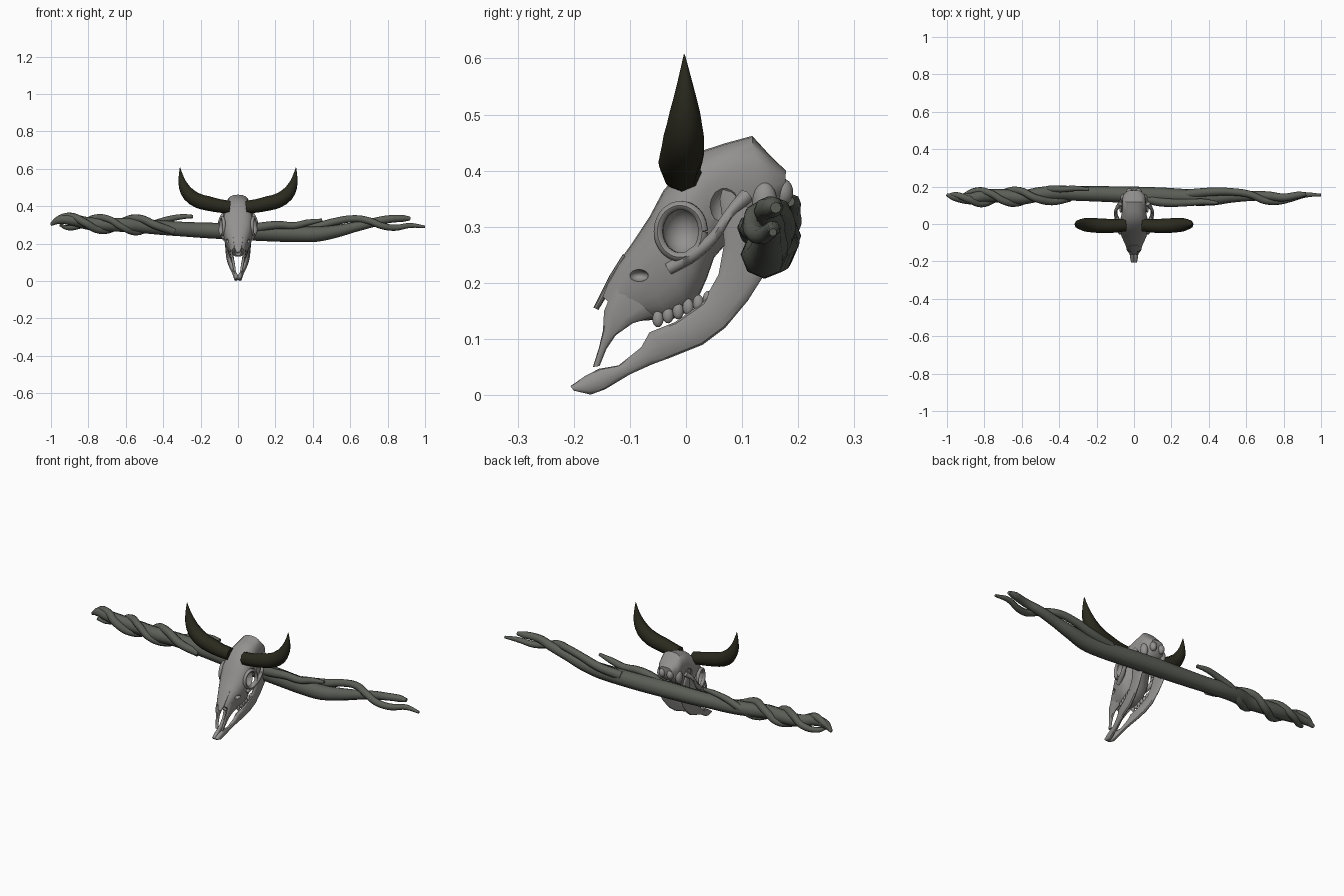
import bpy, bmesh, math
from mathutils import Vector


def material(name, r, g, b):
    m = bpy.data.materials.new(name)
    m.diffuse_color = (r, g, b, 1)
    return m


BONE = material("bone grey", 0.29, 0.285, 0.275)
HORN = material("dark horn", 0.024, 0.023, 0.013)
WOOD = material("driftwood green grey", 0.105, 0.115, 0.095)


def activate(ob):
    bpy.ops.object.select_all(action='DESELECT')
    ob.select_set(True)
    bpy.context.view_layer.objects.active = ob


def smooth(ob, angle=40):
    activate(ob)
    bpy.ops.object.shade_smooth_by_angle(angle=math.radians(angle))


def loft(name, sections, mat, side=1, n=16, taper=0.0, power=0.8):
    """Skin rings given as (top y, top z, bottom y, bottom z, centre x, half width)."""
    bm = bmesh.new()
    rings = []
    for ty, tz, by, bz, cx, w in sections:
        ring = []
        for i in range(n):
            a = 2 * math.pi * i / n
            c = math.copysign(abs(math.cos(a)) ** power, math.cos(a))
            s = math.copysign(abs(math.sin(a)) ** power, math.sin(a))
            ring.append(bm.verts.new((side * (cx + w * s * (1 + taper * c)),
                                      (ty + by) / 2 + (ty - by) / 2 * c,
                                      (tz + bz) / 2 + (tz - bz) / 2 * c)))
        rings.append(ring)
    for p, q in zip(rings, rings[1:]):
        for i in range(n):
            j = (i + 1) % n
            bm.faces.new((p[i], p[j], q[j], q[i]))
    bm.faces.new(rings[0])
    bm.faces.new(rings[-1])
    bmesh.ops.recalc_face_normals(bm, faces=bm.faces)
    me = bpy.data.meshes.new(name)
    bm.to_mesh(me)
    bm.free()
    me.materials.append(mat)
    ob = bpy.data.objects.new(name, me)
    bpy.context.collection.objects.link(ob)
    smooth(ob)
    return ob


def tube(name, points, mat, side=1, res=6, sides=2):
    """Tapered tube through points (x, y, z, radius)."""
    cu = bpy.data.curves.new(name, 'CURVE')
    cu.dimensions = '3D'
    cu.bevel_depth = 1
    cu.bevel_resolution = sides
    cu.resolution_u = res
    cu.use_fill_caps = True
    sp = cu.splines.new('BEZIER')
    sp.bezier_points.add(len(points) - 1)
    for bp, (x, y, z, r) in zip(sp.bezier_points, points):
        bp.co = (side * x, y, z)
        bp.radius = r
        bp.handle_left_type = bp.handle_right_type = 'AUTO'
    cu.materials.append(mat)
    ob = bpy.data.objects.new(name, cu)
    bpy.context.collection.objects.link(ob)
    activate(ob)
    bpy.ops.object.convert(target='MESH')
    ob = bpy.context.object
    smooth(ob, 60)
    return ob


def ball(name, loc, radii, mat):
    bpy.ops.mesh.primitive_uv_sphere_add(segments=16, ring_count=10, radius=1, location=loc)
    ob = bpy.context.object
    ob.name = name
    ob.scale = radii
    ob.data.materials.append(mat)
    smooth(ob)
    return ob


# Cranium and face, from the back of the head to the nose
skull = loft("skull", [
    (0.178, 0.400, 0.176, 0.350, 0, 0.035),
    (0.150, 0.427, 0.160, 0.320, 0, 0.058),
    (0.118, 0.462, 0.130, 0.300, 0, 0.062),
    (0.070, 0.449, 0.085, 0.285, 0, 0.062),
    (0.030, 0.436, 0.050, 0.245, 0, 0.069),
    (-0.005, 0.405, 0.038, 0.210, 0, 0.077),
    (-0.040, 0.365, 0.025, 0.180, 0, 0.081),
    (-0.065, 0.318, 0.005, 0.150, 0, 0.076),
    (-0.098, 0.268, -0.030, 0.132, 0, 0.062),
    (-0.122, 0.235, -0.058, 0.134, 0, 0.050),
    (-0.142, 0.200, -0.085, 0.132, 0, 0.040),
    (-0.150, 0.178, -0.105, 0.130, 0, 0.034)], BONE, n=24, taper=0.12)

# Hollows: eye sockets, temples, cheek openings and nose
cuts = [((0, -0.150, 0.148), (0.022, 0.045, 0.028))]
for s in (1, -1):
    cuts += [((s * 0.085, -0.008, 0.292), (0.042, 0.036, 0.042)),
             ((s * 0.088, 0.072, 0.335), (0.042, 0.034, 0.042)),
             ((s * 0.062, -0.085, 0.213), (0.022, 0.018, 0.011))]
for loc, radii in cuts:
    cutter = ball("cutter", loc, radii, BONE)
    cutter.hide_render = True
    mod = skull.modifiers.new("hollow", 'BOOLEAN')
    mod.operation = 'DIFFERENCE'
    mod.solver = 'EXACT'
    mod.object = cutter
    activate(skull)
    bpy.ops.object.modifier_apply(modifier=mod.name)
    bpy.data.objects.remove(cutter)
smooth(skull)

# Nasal bones overhanging the nose opening
loft("nasal_bone", [
    (-0.112, 0.252, -0.100, 0.235, 0, 0.030),
    (-0.137, 0.212, -0.122, 0.205, 0, 0.026),
    (-0.154, 0.178, -0.142, 0.175, 0, 0.020),
    (-0.165, 0.156, -0.156, 0.152, 0, 0.010)], BONE, n=12)

for s, tag in ((1, "right"), (-1, "left")):
    # Lower jaw half, tip to upper prong
    loft("jaw_" + tag, [
        (-0.206, 0.016, -0.200, 0.008, 0.007, 0.009),
        (-0.180, 0.034, -0.170, 0.001, 0.010, 0.012),
        (-0.155, 0.047, -0.145, 0.010, 0.014, 0.010),
        (-0.120, 0.053, -0.100, 0.037, 0.023, 0.009),
        (-0.080, 0.085, -0.060, 0.055, 0.032, 0.010),
        (-0.065, 0.112, -0.030, 0.066, 0.038, 0.011),
        (-0.020, 0.130, 0.030, 0.090, 0.046, 0.012),
        (0.030, 0.165, 0.070, 0.120, 0.054, 0.011),
        (0.058, 0.215, 0.110, 0.168, 0.060, 0.009),
        (0.068, 0.270, 0.143, 0.220, 0.066, 0.008),
        (0.064, 0.320, 0.140, 0.270, 0.070, 0.007),
        (0.060, 0.350, 0.120, 0.325, 0.072, 0.006),
        (0.065, 0.367, 0.082, 0.362, 0.073, 0.004)], BONE, s, n=12)
    # Upper jaw prong beside the nose gap
    loft("snout_prong_" + tag, [
        (-0.125, 0.200, -0.055, 0.140, 0.036, 0.009),
        (-0.146, 0.150, -0.095, 0.128, 0.033, 0.008),
        (-0.148, 0.115, -0.125, 0.107, 0.028, 0.008),
        (-0.155, 0.085, -0.142, 0.082, 0.023, 0.008),
        (-0.166, 0.050, -0.154, 0.052, 0.017, 0.006)], BONE, s, n=10)
    # Raised eye socket rim
    rim = [(0.083 + 0.008 * math.cos(a), -0.009 + 0.040 * math.cos(a),
            0.292 + 0.046 * math.sin(a), 0.009)
           for a in [2 * math.pi * k / 12 for k in range(13)]]
    tube("eye_rim_" + tag, rim, BONE, s, 3, 1)
    # Cheek arch
    tube("cheek_arch_" + tag, [
        (0.072, -0.030, 0.225, 0.012), (0.086, 0.015, 0.252, 0.013),
        (0.097, 0.050, 0.283, 0.010), (0.095, 0.078, 0.325, 0.009),
        (0.074, 0.108, 0.355, 0.014)], BONE, s, 4, 1)
    # Rear skull knobs
    ball("neck_knob_" + tag, (s * 0.024, 0.172, 0.362), (0.018, 0.019, 0.024), BONE)
    ball("ear_knob_" + tag, (s * 0.055, 0.140, 0.345), (0.018, 0.022, 0.035), BONE)
    # Upper teeth
    for k in range(6):
        ball("tooth_" + tag, (s * (0.036 + 0.003 * k), -0.050 + 0.018 * k, 0.136 + 0.007 * k),
             (0.009, 0.010, 0.015), BONE)
    # Horn
    tube("horn_" + tag, [
        (0.045, -0.005, 0.395, 0.034), (0.100, -0.010, 0.402, 0.036),
        (0.160, -0.010, 0.415, 0.039), (0.215, -0.007, 0.430, 0.039),
        (0.262, -0.004, 0.462, 0.036), (0.290, -0.002, 0.505, 0.027),
        (0.304, -0.002, 0.555, 0.014), (0.310, -0.003, 0.607, 0.001)], HORN, s, 2)

# Main bough across the back
tube("main_bough", [
    (-1.0, .155, .302, .008), (-.96, .145, .325, .022), (-.88, .135, .325, .030),
    (-.80, .150, .308, .034), (-.70, .150, .302, .036), (-.60, .142, .300, .038),
    (-.50, .160, .293, .038), (-.40, .166, .285, .039), (-.30, .163, .278, .039),
    (-.15, .160, .270, .042), (0, .155, .265, .045), (.15, .150, .258, .045),
    (.30, .142, .252, .044), (.42, .140, .251, .041), (.52, .148, .265, .034),
    (.62, .150, .288, .027), (.72, .150, .312, .024), (.80, .142, .330, .021),
    (.88, .155, .335, .019), (.92, .160, .334, .010)], WOOD)

# Vines twisting around the bough
vines = {
    "right_twig": [
        (.05, .140, .275, .025), (.14, .118, .292, .024), (.22, .113, .300, .021),
        (.30, .115, .296, .019), (.37, .118, .312, .017), (.45, .113, .326, .008)],
    "right_vine": [
        (.28, .160, .270, .025), (.42, .172, .290, .023), (.52, .172, .318, .020),
        (.62, .158, .333, .019), (.70, .125, .322, .019), (.77, .120, .295, .018),
        (.84, .135, .285, .017), (.92, .155, .297, .014), (1.0, .155, .290, .007)],
    "left_twig": [
        (-.24, .185, .345, .009), (-.30, .190, .344, .014), (-.38, .187, .328, .017),
        (-.46, .185, .300, .019), (-.54, .155, .263, .019), (-.62, .112, .288, .019),
        (-.69, .120, .330, .019), (-.77, .165, .335, .019), (-.84, .178, .300, .018),
        (-.91, .150, .285, .014), (-.95, .125, .300, .008)],
    "left_vine": [
        (-.34, .140, .265, .020), (-.44, .122, .298, .022), (-.53, .140, .335, .021),
        (-.61, .178, .322, .020), (-.68, .172, .278, .020), (-.75, .132, .275, .020),
        (-.82, .110, .312, .021), (-.89, .135, .346, .020), (-.95, .155, .338, .017),
        (-.99, .155, .310, .008)],
}
for name, pts in vines.items():
    tube(name, pts, WOOD)
